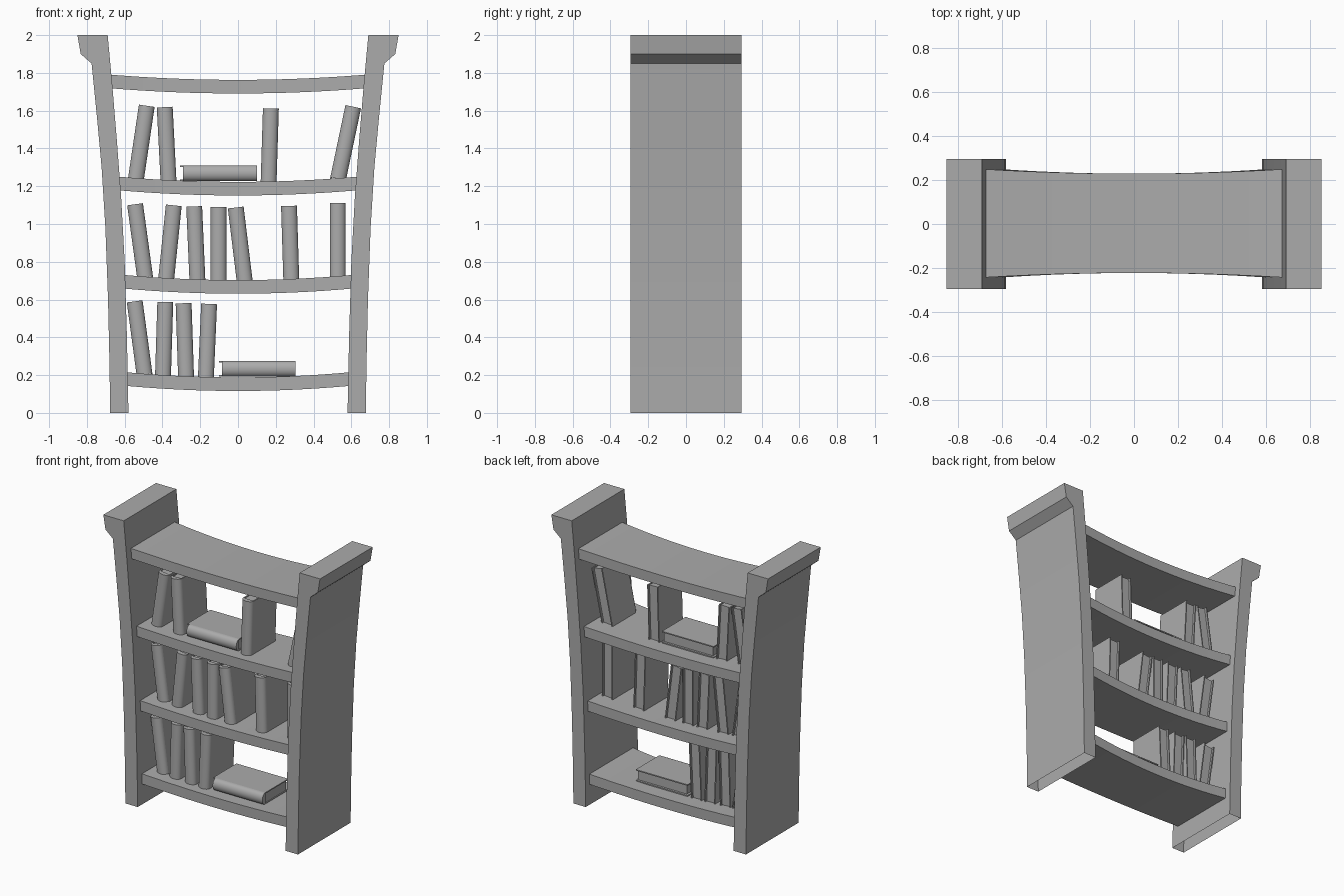
import bpy, bmesh, math
from mathutils import Matrix

cube = bpy.data.objects.get("Cube")
if cube:
    bpy.data.objects.remove(cube, do_unlink=True)

# One plain grey for everything
grey = bpy.data.materials.new("plain_grey")
grey.use_nodes = True
colour = (0.41, 0.41, 0.41, 1)
grey.diffuse_color = colour
grey.node_tree.nodes["Principled BSDF"].inputs["Base Color"].default_value = colour


def finish(bm, name):
    mesh = bpy.data.meshes.new(name)
    bm.to_mesh(mesh)
    bm.free()
    obj = bpy.data.objects.new(name, mesh)
    bpy.context.collection.objects.link(obj)
    mesh.materials.append(grey)
    bpy.ops.object.select_all(action='DESELECT')
    obj.select_set(True)
    bpy.context.view_layer.objects.active = obj
    bpy.ops.object.shade_smooth_by_angle(angle=math.radians(30))


def extrude_outline(bm, points, offset):
    """Close a flat outline and push it along the offset."""
    face = bm.faces.new([bm.verts.new(p) for p in points])
    result = bmesh.ops.extrude_face_region(bm, geom=[face], use_keep_orig=True)
    verts = [g for g in result["geom"] if isinstance(g, bmesh.types.BMVert)]
    bmesh.ops.translate(bm, verts=verts, vec=offset)
    bmesh.ops.recalc_face_normals(bm, faces=bm.faces)


# Side panels: curved boards with a flared cap, open underneath
inner = [(0.58, 0), (0.588, 0.4), (0.6, 0.8), (0.619, 1.15),
         (0.642, 1.45), (0.665, 1.73), (0.69, 2)]
outer = [(0.85, 2), (0.833, 1.9), (0.775, 1.85), (0.748, 1.58), (0.722, 1.3),
         (0.702, 0.98), (0.688, 0.6), (0.68, 0.25), (0.677, 0)]
for side, name in ((1, "left_panel"), (-1, "right_panel")):
    bm = bmesh.new()
    extrude_outline(bm, [(side * x, -0.295, z) for x, z in inner + outer], (0, 0.59, 0))
    bottom = [f for f in bm.faces if all(v.co.z < 0.001 for v in f.verts)]
    bmesh.ops.delete(bm, geom=bottom, context='FACES_ONLY')
    finish(bm, name)

# Shelves: sagging boards, narrower in the middle
SAG = 0.027
THICK = 0.072


def build_shelf(name, half, end_top):
    bm = bmesh.new()
    rings = []
    steps = 16
    for i in range(steps + 1):
        t = 2 * i / steps - 1
        top = end_top - SAG * (1 - t * t)
        front, back = -0.222 - 0.02 * t * t, 0.228 + 0.02 * t * t
        rings.append([bm.verts.new((half * t, y, z)) for y, z in
                      ((front, top), (back, top), (back, top - THICK), (front, top - THICK))])
    for a, b in zip(rings, rings[1:]):
        for k in range(4):
            n = (k + 1) % 4
            bm.faces.new((a[k], a[n], b[n], b[k]))
    bm.faces.new(rings[0])
    bm.faces.new(rings[-1])
    bmesh.ops.recalc_face_normals(bm, faces=bm.faces)
    finish(bm, name)


# Books: a rounded spine, two cover boards longer at the foot, recessed pages
WIDE, TALL, BOARD, FOOT = 0.084, 0.39, 0.008, 0.016
FRONT, SHOULDER, BACK = -0.163, -0.13, 0.127


def build_book(name, x, z, lean):
    half = WIDE / 2
    bm = bmesh.new()
    spine = [(-half * math.cos(math.pi * i / 12),
              SHOULDER - (SHOULDER - FRONT) * math.sin(math.pi * i / 12), 0) for i in range(13)]
    extrude_outline(bm, spine, (0, 0, TALL))

    def slab(left, right, back, low, high):
        corners = ((left, SHOULDER), (right, SHOULDER), (right, back), (left, back))
        extrude_outline(bm, [(px, py, low) for px, py in corners], (0, 0, high - low))

    slab(-half, BOARD - half, BACK, -FOOT, TALL)
    slab(half - BOARD, half, BACK, -FOOT, TALL)
    slab(BOARD - half, half - BOARD, BACK - 0.015, 0, TALL - 0.006)
    bm.transform(Matrix.Translation((x, 0, z)) @ Matrix.Rotation(lean, 4, 'Y'))
    finish(bm, name)


# Each shelf: half width, end height, standing books (foot x, head x), flat book start
shelves = {
    "top": (0.67, 1.79, [], None),
    "upper": (0.627, 1.25, [(-0.54, -0.483), (-0.368, -0.388), (0.162, 0.174),
                            (0.53, 0.61)], -0.29),
    "middle": (0.601, 0.73, [(-0.492, -0.545), (-0.38, -0.34), (-0.215, -0.232), (-0.103, -0.103),
                             (0.035, -0.012), (0.282, 0.27), (0.528, 0.528)], None),
    "lower": (0.591, 0.215, [(-0.495, -0.547), (-0.397, -0.385), (-0.275, -0.288),
                             (-0.17, -0.153)], -0.085),
}
for label, (half, end_top, standing, flat) in shelves.items():
    build_shelf(label + "_shelf", half, end_top)
    for n, (foot, head) in enumerate(standing, 1):
        z = end_top - SAG * (1 - (foot / half) ** 2) - 0.003
        build_book(f"{label}_book_{n}", foot, z, math.asin((head - foot) / TALL))
    if flat is not None:
        z = end_top - SAG + 0.004 + WIDE / 2
        build_book(label + "_flat_book", flat, z, math.pi / 2)
